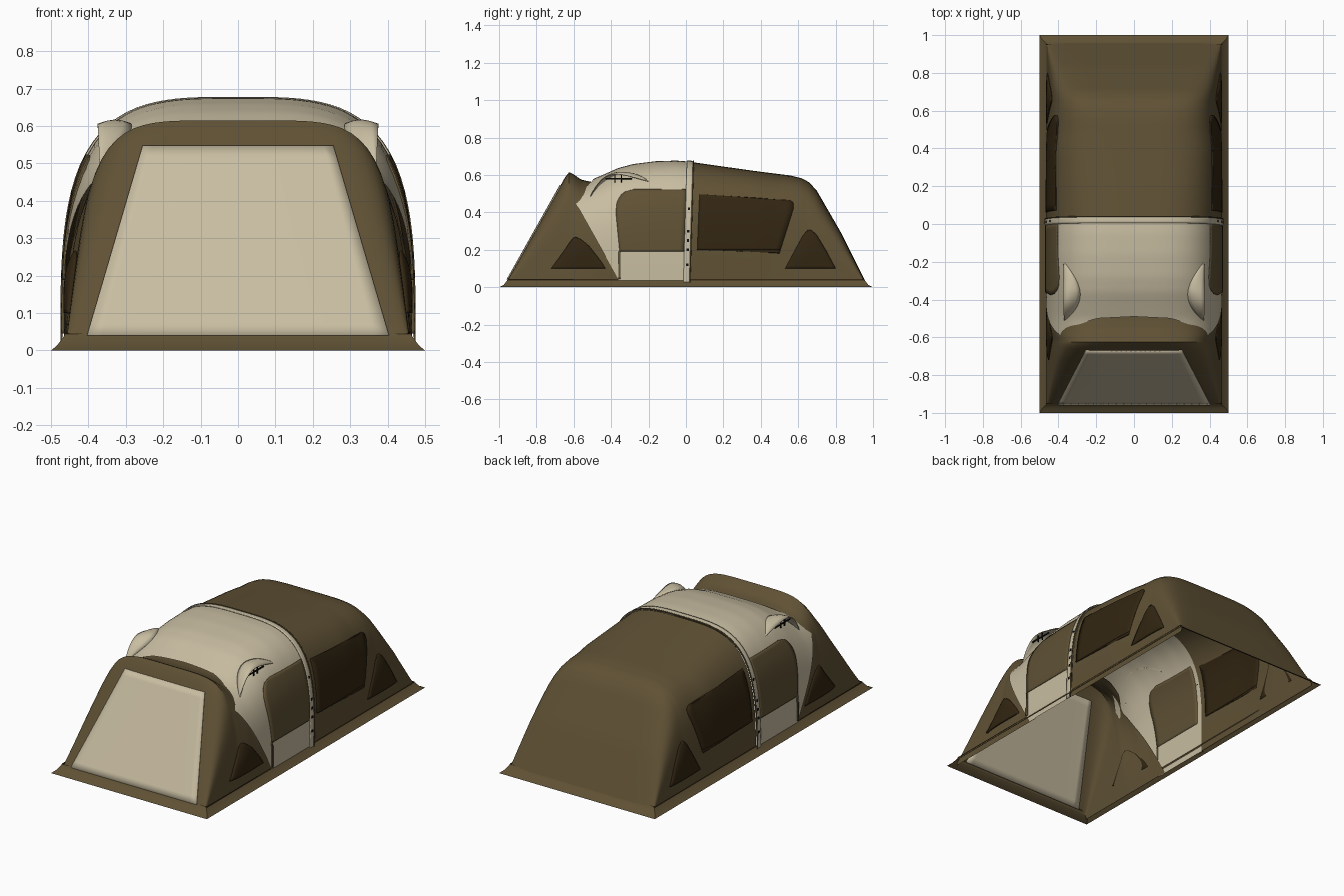
import bpy, math
from mathutils import Vector

old = bpy.data.objects.get("Cube")
if old:
    bpy.data.objects.remove(old, do_unlink=True)


def material(name, rgb):
    m = bpy.data.materials.new(name)
    m.use_nodes = True
    m.diffuse_color = (*rgb, 1)
    m.node_tree.nodes["Principled BSDF"].inputs["Base Color"].default_value = (*rgb, 1)
    return m


BROWN = material("olive brown fabric", (0.115, 0.082, 0.035))
CREAM_MAT = material("cream fabric", (0.58, 0.51, 0.36))
DARK = material("dark brown mesh", (0.032, 0.019, 0.006))
BLACK = material("black trim", (0.006, 0.005, 0.004))


def interp(pts, v):
    if v <= pts[0][0]:
        return pts[0][1]
    for (a, p), (b, q) in zip(pts, pts[1:]):
        if v <= b:
            return p + (q - p) * (v - a) / (b - a)
    return pts[-1][1]


class Body:
    """Tunnel with a rounded-square section: height, squareness and inward taper vary along y."""

    def __init__(self, width, height, square, taper):
        self.w, self.h, self.n, self.k = width, height, square, taper

    def at(self, y):
        return interp(self.h, y), interp(self.n, y), interp(self.k, y)

    def section(self, y, a, grow=0.0):
        h, n, k = self.at(y)
        c, s = math.cos(a), math.sin(a)
        r = (abs(c) ** n + abs(s) ** n) ** (-1 / n)
        z = (h + grow) * r * s
        return (self.w + grow) * r * c * (1 - k * z), z

    def side(self, y, z):
        h, n, k = self.at(y)
        return self.w * max(0, 1 - (z / h) ** n) ** (1 / n) * (1 - k * z)

    def top(self, y, x):
        h, n, k = self.at(y)
        z = h
        for _ in range(8):
            z = h * max(0, 1 - (abs(x) / (self.w * (1 - k * z))) ** n) ** (1 / n)
        return z


awning = Body(0.462,
              [(-.96, .03), (-.645, .59), (-.625, .615), (-.605, .606), (-.56, .575), (-.5, .562), (-.3, .56)],
              [(-.96, 10), (-.7, 7), (-.62, 5.2), (-.5, 3.6)],
              [(-.96, .25), (-.62, .27), (-.52, .12), (-.42, .03)])
middle = Body(0.467,
              [(-.6, .555), (-.5, .577), (-.43, .607), (-.36, .638), (-.28, .659), (-.16, .674), (-.05, .677), (.05, .669)],
              [(-.6, 3.5), (.05, 3.5)], [(0, 0)])
rear = Body(0.465,
            [(.03, .669), (.2, .645), (.4, .617), (.56, .597), (.62, .582), (.66, .56), (.7, .515), (.83, .29), (.96, .03)],
            [(.03, 3.5), (.5, 4.2), (.7, 5.5), (.96, 9)],
            [(.03, 0), (.4, .03), (.65, .2), (.96, .2)])


def mesh(name, grid, mat, flip=False, thick=0.0, closed=False, angle=40):
    """Quad surface from a grid of points, optionally thickened about its middle."""
    cols = len(grid[0])
    faces = []
    for i in range(len(grid) - 1):
        for j in range(cols if closed else cols - 1):
            k = (j + 1) % cols
            f = [i * cols + j, (i + 1) * cols + j, (i + 1) * cols + k, i * cols + k]
            faces.append(f[::-1] if flip else f)
    me = bpy.data.meshes.new(name)
    me.from_pydata([p for row in grid for p in row], [], faces)
    me.materials.append(mat)
    ob = bpy.data.objects.new(name, me)
    bpy.context.collection.objects.link(ob)
    bpy.ops.object.select_all(action="DESELECT")
    ob.select_set(True)
    bpy.context.view_layer.objects.active = ob
    bpy.ops.object.shade_smooth_by_angle(angle=math.radians(angle))
    if thick:
        mod = ob.modifiers.new("thickness", "SOLIDIFY")
        mod.thickness, mod.offset = thick, 0
    return ob


def box(name, centre, size, mat):
    bpy.ops.mesh.primitive_cube_add(size=1, location=centre)
    ob = bpy.context.object
    ob.name, ob.scale = name, size
    ob.data.materials.append(mat)


def loft(name, body, stops, steps, mat, grow=0.0, thick=0.0):
    """Skin a body between successive stops, each a y value or an edge rule f(x, z)."""
    columns = []
    for j in range(65):
        a = math.pi * j / 64
        ys = []
        for s in stops:
            y = s if not callable(s) else -0.2
            for _ in range(15 if callable(s) else 0):
                x, z = body.section(y, a)
                y = s(abs(x), z)
            ys.append(y)
        col = []
        for i, count in enumerate(steps):
            for t in range(count + (i == len(steps) - 1)):
                y = ys[i] + (ys[i + 1] - ys[i]) * t / count
                x, z = body.section(y, a, grow)
                col.append((x, y, z))
        columns.append(col)
    return mesh(name, list(zip(*columns)), mat, thick=thick)


def front_edge(x, z):
    return max(-.36 - .56 * (z - .04), interp([(0, -.49), (.2, -.5), (.3, -.535), (.37, -.6)], x))


def seam(x, z):
    return .02 + .03 * z


# Fabric shells
loft("front_awning", awning, [-.96, -.645, -.605, lambda x, z: front_edge(x, z) + .05], [20, 4, 10], BROWN)
loft("middle_shell", middle, [front_edge, seam], [26], CREAM_MAT)
loft("rear_shell", rear, [seam, .56, .7, .96], [12, 10, 14], BROWN)
loft("seam_band", middle, [lambda x, z: seam(x, z) - .035, seam], [3], CREAM_MAT, .003, .005)
loft("seam_piping", middle, [lambda x, z: seam(x, z) - .003, lambda x, z: seam(x, z) + .003], [1], BROWN, .006, .004)


# Ground skirt and its dark seam
def ring(x, y, z):
    return [(x, -y, z), (x, y, z), (-x, y, z), (-x, -y, z)]


mesh("ground_skirt", [ring(.5, 1, 0), ring(.485, .975, .012), ring(.462, .952, .042)], BROWN, flip=True, closed=True)
mesh("skirt_seam", [ring(.466, .954, .036), ring(.465, .95, .045)], DARK, flip=True, closed=True)


# Front door panel, lying on the sloping awning face
def front_y(x, z):
    lo, hi = -.96, -.63
    for _ in range(30):
        mid = (lo + hi) / 2
        lo, hi = (mid, hi) if awning.top(mid, x) < z else (lo, mid)
    return lo


panel = []
for i in range(17):
    z = .04 + .505 * i / 16
    half = .403 - .148 * i / 16
    panel.append([(half * u / 10, front_y(half * u / 10, z) - .001, z) for u in range(-10, 11)])
mesh("front_door_panel", panel, CREAM_MAT, flip=True, thick=.009)


def patch(name, body, left, right, mat, bulge=0.0, rows=14, cols=14, thick=.008):
    """Panel on both side walls, bounded by two (z, y) outlines; bulge pushes it out to a hood."""
    z0, z1 = left[0][0], left[-1][0]
    for label, sign in (("left", 1), ("right", -1)):
        grid = []
        for i in range(rows + 1):
            z = z0 + (z1 - z0) * i / rows
            a, b = interp(left, z), interp(right, z)
            row = []
            for j in range(cols + 1):
                y = a + (b - a) * j / cols
                x = body.side(y, z) + .001
                push = bulge * math.sin(math.pi * j / cols) ** .6 * (1 - (i / rows) ** 3)
                row.append((sign * (x + max(0, .463 - x) * push), y, z))
            grid.append(row)
        mesh(f"{label}_{name}", grid, mat, flip=sign > 0, thick=thick)


# Side doors, windows and low hooded vents
patch("door_window", middle,
      [(.19, -.355), (.4, -.375), (.45, -.37), (.49, -.35), (.51, -.325), (.522, -.28)],
      [(.19, -.012), (.5, .006), (.522, .002)], BROWN, rows=24)
patch("door_seam", middle, [(.045, -.362), (.19, -.36)], [(.045, -.35), (.19, -.349)], BROWN, cols=2)
patch("rear_window", rear,
      [(.2, .06), (.495, .072)],
      [(.2, .505), (.42, .575), (.45, .575), (.465, .56), (.495, .08)], DARK, rows=30)
patch("rear_window_sill", rear, [(.184, .5), (.2, .06)], [(.184, .501), (.2, .505)], DARK, rows=4)
patch("front_vent", awning,
      [(.1, -.72), (.2, -.645), (.25, -.612), (.265, -.595)],
      [(.1, -.43), (.14, -.455), (.22, -.52), (.255, -.565), (.265, -.59)], DARK, bulge=1)
patch("rear_vent", rear,
      [(.1, .53), (.2, .585), (.28, .63), (.305, .655)],
      [(.1, .8), (.2, .745), (.28, .695), (.305, .665)], DARK, bulge=1)

# Roof vent hoods with their grilles, and seam buckles
for label, sign in (("left", 1), ("right", -1)):
    hood = []
    for i in range(25):
        u = i / 24
        y = -.51 + .31 * u
        arch = math.sin(math.pi * u ** .85)
        inner = Vector((.37 - .085 * arch, y, 0))
        inner.z = middle.top(y, inner.x)
        outer = Vector((.37 + .005 * arch, y, middle.top(y, .37)))
        outer.z += (.604 - outer.z) * arch
        row = []
        for t in (0, .25, .5, .75, 1):
            p = inner.lerp(outer, t)
            p.z += .012 * arch * math.sin(math.pi * t)
            row.append((sign * p.x, p.y, p.z))
        hood.append(row)
    mesh(f"{label}_vent_hood", hood, CREAM_MAT, flip=sign > 0, thick=.004)
    box(f"{label}_vent_bar", (sign * .366, -.36, .58), (.006, .14, .006), BLACK)
    for y in (-.38, -.345):
        box(f"{label}_vent_post", (sign * .366, y, .58), (.006, .006, .04), BLACK)
    for z in (.12, .2, .25, .3, .42):
        y = seam(0, z) - .017
        box(f"{label}_buckle", (sign * (middle.side(y, z) + .004), y, z), (.007, .012, .014), BLACK)
